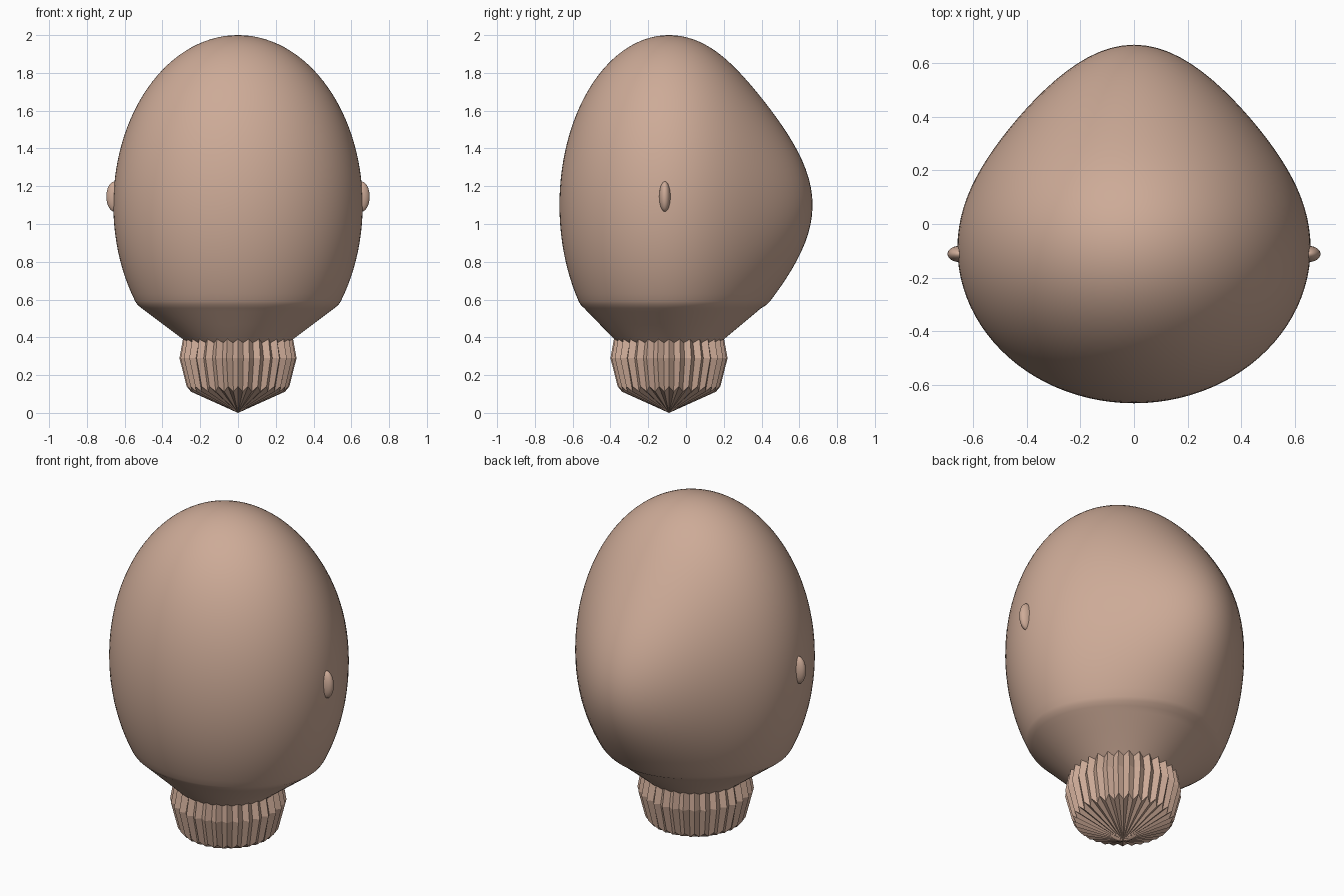
import bpy, bmesh, math

if "Cube" in bpy.data.objects:
    bpy.data.objects.remove(bpy.data.objects["Cube"])

CY = -0.09           # depth of the vertical axis of skull and neck
skin = bpy.data.materials.new("skin")
skin.diffuse_color = (0.61, 0.405, 0.31, 1)
skin.use_nodes = True
skin.node_tree.nodes["Principled BSDF"].inputs["Base Color"].default_value = skin.diffuse_color


def loft(name, rings, top=None, bottom=None, smooth=True):
    """Skin a stack of closed rings, closing either end with a point."""
    bm = bmesh.new()
    loops = [[bm.verts.new(p) for p in ring] for ring in rings]
    n = len(loops[0])
    for a, b in zip(loops, loops[1:]):
        for i in range(n):
            j = (i + 1) % n
            bm.faces.new((a[i], b[i], b[j], a[j]))
    for tip, loop in ((top, loops[0]), (bottom, loops[-1])):
        if tip:
            v = bm.verts.new(tip)
            for i in range(n):
                bm.faces.new((v, loop[i], loop[(i + 1) % n]))
    bmesh.ops.recalc_face_normals(bm, faces=bm.faces)
    for f in bm.faces:
        f.smooth = smooth
    me = bpy.data.meshes.new(name)
    bm.to_mesh(me)
    bm.free()
    me.materials.append(skin)
    ob = bpy.data.objects.new(name, me)
    bpy.context.collection.objects.link(ob)
    return ob


def skull_ring(c, z, n=96):
    """Ellipse scaled by c, drawn out to a soft point at the back."""
    pts = []
    for i in range(n):
        a = 2 * math.pi * i / n
        s = math.sin(a)
        bump = 0.18 * c ** 6 * max(s, 0) ** 4.6
        pts.append((0.66 * c * math.cos(a), CY + 0.58 * c * s + bump, z))
    return pts


def circle(r, z, n=96):
    return [(r * math.cos(2 * math.pi * i / n),
             CY + r * math.sin(2 * math.pi * i / n), z) for i in range(n)]


def blend(a, b, t):
    return [tuple(p + (q - p) * t for p, q in zip(u, v)) for u, v in zip(a, b)]


# Head: egg-shaped skull, then a taper down to the neck
rings = []
low = math.asin((0.59 - 1.1) / 0.9)
STEPS = 40
for k in range(1, STEPS + 1):
    a = math.pi / 2 + (low - math.pi / 2) * k / STEPS
    rings.append(skull_ring(math.cos(a), 1.1 + 0.9 * math.sin(a)))
jaw = skull_ring(0.775, 0.555)
collar = circle(0.285, 0.385)
rings += [skull_ring(0.806, 0.572), jaw]
rings += [blend(jaw, collar, t) for t in (0.12, 0.5, 1.0)]
rings.append(circle(0.24, 0.345))
loft("head", rings, top=(0, CY, 2.0), bottom=(0, CY, 0.34))

# Neck: fluted ring with alternating ridges and grooves, pointed underneath
RIBS = 32
ridge = [(0.29, 0.40), (0.31, 0.29), (0.272, 0.14)]
groove = [(0.268, 0.378), (0.287, 0.29), (0.25, 0.112)]
neck_rings = []
for out, inn in zip(ridge, groove):
    ring = []
    for i in range(RIBS * 2):
        r, z = out if i % 2 == 0 else inn
        a = math.pi * i / RIBS
        ring.append((r * math.cos(a), CY + r * math.sin(a), z))
    neck_rings.append(ring)
loft("neck", neck_rings, top=(0, CY, 0.37), bottom=(0, CY, 0.0), smooth=False)

# Ears: small flattened ovals on each side
for side, label in ((-1, "left_ear"), (1, "right_ear")):
    bpy.ops.mesh.primitive_uv_sphere_add(segments=32, ring_count=16, radius=1,
                                         location=(side * 0.653, -0.112, 1.145))
    ear = bpy.context.object
    ear.name = label
    ear.scale = (0.044, 0.03, 0.08)
    ear.data.materials.append(skin)
    bpy.ops.object.shade_smooth()
